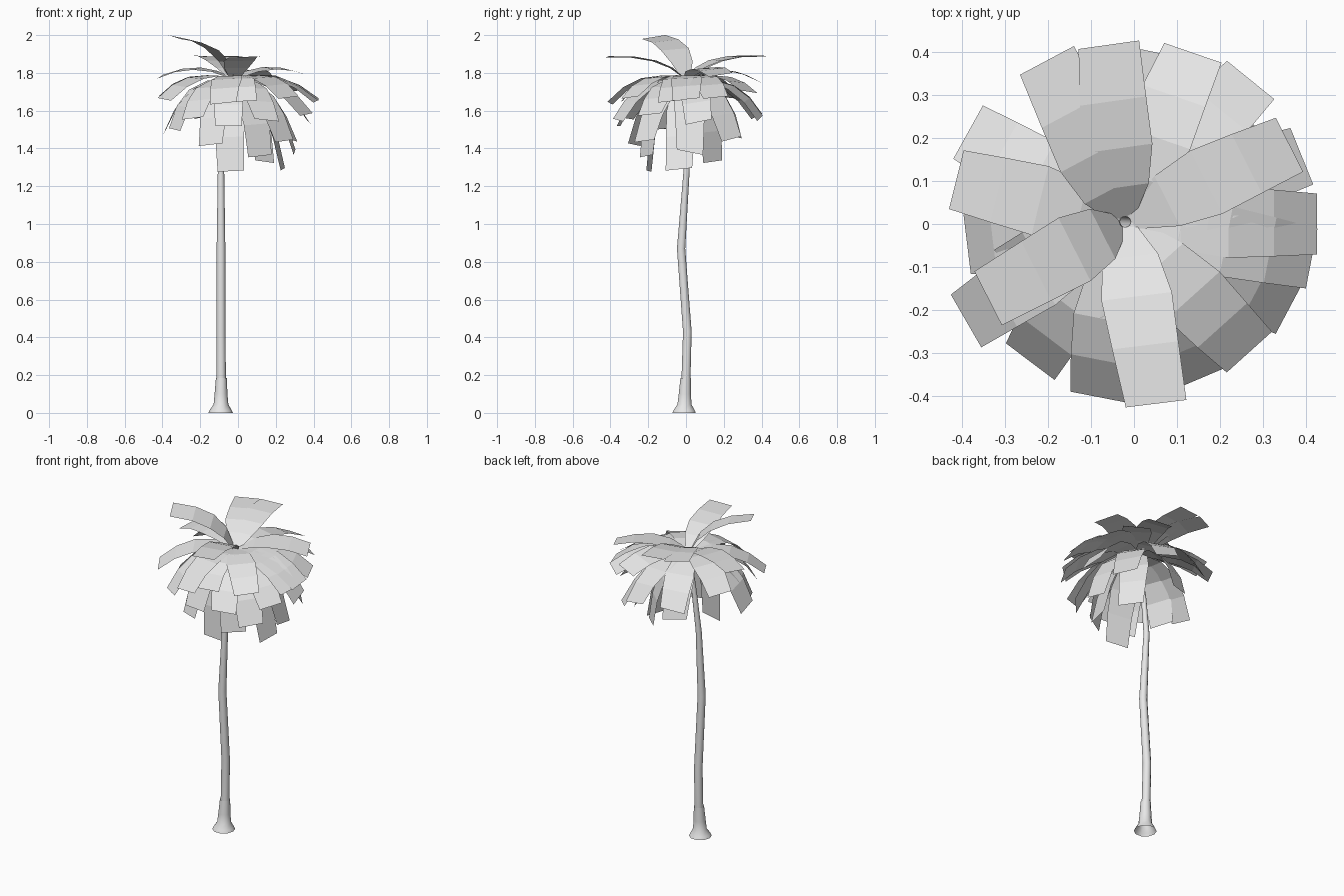
import bpy, bmesh, math
from mathutils import Vector

cube = bpy.data.objects.get("Cube")
if cube:
    bpy.data.objects.remove(cube, do_unlink=True)

grey = bpy.data.materials.new("pale_grey")
grey.use_nodes = True
grey.diffuse_color = (0.8, 0.8, 0.8, 1)
grey.node_tree.nodes["Principled BSDF"].inputs["Base Color"].default_value = (0.8, 0.8, 0.8, 1)


def finish(bm, name, smooth=False):
    mesh = bpy.data.meshes.new(name)
    bm.to_mesh(mesh)
    bm.free()
    mesh.materials.append(grey)
    obj = bpy.data.objects.new(name, mesh)
    bpy.context.collection.objects.link(obj)
    if smooth:
        bpy.ops.object.select_all(action='DESELECT')
        obj.select_set(True)
        bpy.context.view_layer.objects.active = obj
        bpy.ops.object.shade_smooth_by_angle(angle=math.radians(60))


def tube(name, rings, sides=10):
    """Skin an open column of horizontal rings given as x, y, z, radius."""
    bm = bmesh.new()
    loops = []
    for x, y, z, r in rings:
        loops.append([bm.verts.new((x + r * math.cos(math.tau * i / sides),
                                    y + r * math.sin(math.tau * i / sides), z))
                      for i in range(sides)])
    for low, high in zip(loops, loops[1:]):
        for i in range(sides):
            j = (i + 1) % sides
            bm.faces.new((low[i], low[j], high[j], high[i]))
    finish(bm, name, True)


CROWN = Vector((-0.02, 0.005, 1.77))
WIDTHS = (0.05, 0.13, 0.165, 0.155, 0.142)


def frond(name, azimuth, reach, tip_z, knee_r, knee_z, roll):
    """Bend a flat strip from the crown, over a knee, to the tip."""
    a = math.radians(azimuth)
    out = Vector((math.cos(a), math.sin(a), 0))
    side = Vector((-math.sin(a), math.cos(a), 0))
    start = CROWN + out * 0.012
    knee = CROWN + out * knee_r
    knee.z = knee_z
    tip = out * reach
    tip.z = tip_z
    bm = bmesh.new()
    rows = []
    for i, width in enumerate(WIDTHS):
        t = i / (len(WIDTHS) - 1)
        p = start * (1 - t) ** 2 + knee * 2 * t * (1 - t) + tip * t * t
        across = (side + Vector((0, 0, roll * t))).normalized() * width / 2
        rows.append((bm.verts.new(p - across), bm.verts.new(p + across)))
    for (a0, b0), (a1, b1) in zip(rows, rows[1:]):
        bm.faces.new((a0, a1, b1, b0))
    finish(bm, name)


# Trunk with its flared foot
tube("trunk_foot", [(-0.092, -0.01, 0, 0.065), (-0.092, -0.01, 0.015, 0.058),
                    (-0.09, -0.008, 0.045, 0.039), (-0.09, -0.006, 0.1, 0.034),
                    (-0.088, -0.002, 0.185, 0.029)])
tube("trunk", [(-0.089, -0.001, 0.15, 0.025), (-0.09, 0.007, 0.43, 0.024),
               (-0.09, -0.026, 0.87, 0.023), (-0.09, 0.003, 1.28, 0.017),
               (-0.065, 0.008, 1.5, 0.015), (-0.02, 0.005, 1.78, 0.013)])

# Frond tiers: knee radius and height, then azimuth, reach, tip height, roll
tiers = {
    "upright": (0.08, 1.97, [(207, 0.38, 1.99, -0.15)]),
    "level": (0.13, 1.9, [(98, 0.42, 1.89, 0.03), (118, 0.43, 1.89, 0.05),
                          (277, 0.42, 1.885, 0.05)]),
    "arched": (0.2, 1.87, [(166, 0.425, 1.78, -0.15), (27, 0.405, 1.79, 0.15),
                           (71, 0.42, 1.75, -0.15)]),
    "spreading": (0.25, 1.83, [(210, 0.45, 1.66, -0.1), (312, 0.4, 1.67, 0.1),
                               (22, 0.42, 1.67, 0.1), (51, 0.43, 1.7, -0.1),
                               (151, 0.44, 1.67, 0.1), (0, 0.425, 1.66, 0.1),
                               (349, 0.42, 1.65, 0.1), (259, 0.41, 1.64, 0.1),
                               (275, 0.34, 1.65, 0.05)]),
    "drooping": (0.27, 1.78, [(187, 0.39, 1.49, 0.2), (233, 0.4, 1.56, 0.1),
                              (332, 0.41, 1.58, 0.1), (78, 0.4, 1.56, 0.2),
                              (114, 0.41, 1.57, -0.2), (293, 0.39, 1.55, -0.1),
                              (205, 0.37, 1.5, -0.1), (10, 0.38, 1.54, 0.2),
                              (262, 0.36, 1.52, 0)]),
    "hanging": (0.23, 1.74, [(242, 0.31, 1.42, 0.1), (42, 0.36, 1.45, 0.2),
                             (318, 0.33, 1.44, 0.1), (4, 0.3, 1.38, -0.2),
                             (299, 0.24, 1.36, 0.1), (112, 0.29, 1.46, 0.1)]),
    "lowest": (0.19, 1.68, [(259, 0.2, 1.28, 0.05), (351, 0.24, 1.29, 0.1),
                            (45, 0.2, 1.33, 0.1)]),
}
for tier, (knee_r, knee_z, leaves) in tiers.items():
    for n, (azimuth, reach, tip_z, roll) in enumerate(leaves, 1):
        frond(f"{tier}_frond_{n}", azimuth, reach, tip_z, knee_r, knee_z, roll)
